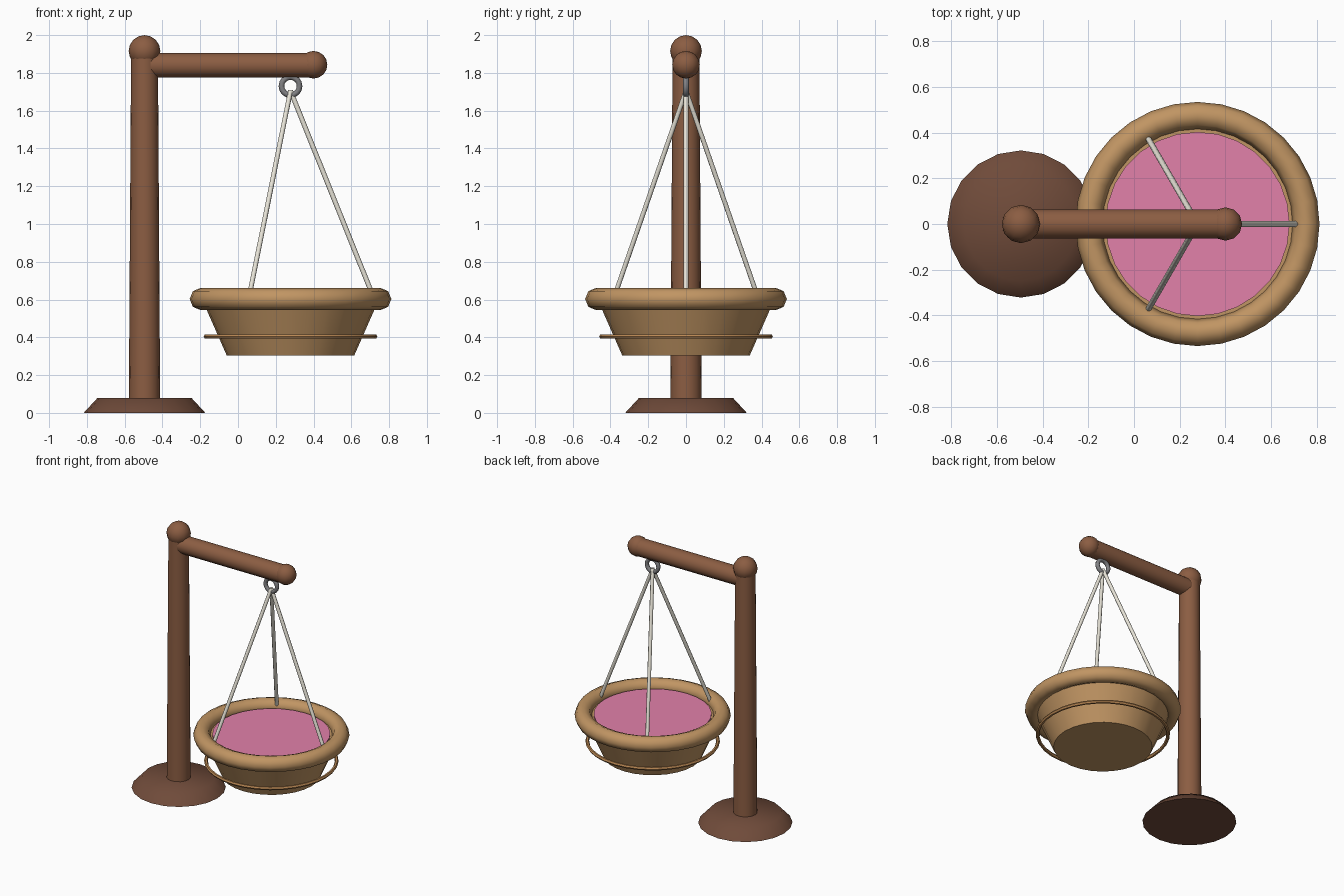
import bpy, math
from mathutils import Vector

if "Cube" in bpy.data.objects:
    bpy.data.objects.remove(bpy.data.objects["Cube"])


def material(name, r, g, b):
    m = bpy.data.materials.new(name)
    m.diffuse_color = (r, g, b, 1)
    m.use_nodes = True
    m.node_tree.nodes["Principled BSDF"].inputs["Base Color"].default_value = m.diffuse_color
    return m


wood = material("wood", 0.26, 0.11, 0.055)
dark_wood = material("dark_wood", 0.16, 0.07, 0.042)
wicker = material("wicker", 0.53, 0.30, 0.125)
trim = material("trim", 0.50, 0.25, 0.09)
rope = material("rope", 0.80, 0.77, 0.68)
metal = material("metal", 0.22, 0.22, 0.23)
pink = material("pink", 0.76, 0.22, 0.40)


def finish(name, mat):
    ob = bpy.context.object
    ob.name = name
    ob.data.materials.append(mat)
    bpy.ops.object.shade_smooth_by_angle(angle=math.radians(50))
    return ob


def rod(name, a, b, r1, r2, sides, mat):
    """Straight or tapered round bar from a to b."""
    a, b = Vector(a), Vector(b)
    d = b - a
    bpy.ops.mesh.primitive_cone_add(
        vertices=sides, radius1=r1, radius2=r2, depth=d.length,
        location=(a + b) / 2, rotation=d.to_track_quat('Z', 'Y').to_euler())
    return finish(name, mat)


def ball(name, loc, r, mat):
    bpy.ops.mesh.primitive_uv_sphere_add(segments=12, ring_count=8, radius=r, location=loc)
    return finish(name, mat)


def ring(name, loc, major, minor, seg, minor_seg, mat, rot=(0, 0, 0)):
    bpy.ops.mesh.primitive_torus_add(
        location=loc, rotation=rot, major_radius=major, minor_radius=minor,
        major_segments=seg, minor_segments=minor_seg)
    return finish(name, mat)


PX, BX = -0.495, 0.278   # x of the post and of the hanging basket

# Stand
rod("stand_base", (PX, 0, 0), (PX, 0, 0.078), 0.322, 0.25, 20, dark_wood)
rod("post", (PX, 0, 0.04), (PX, 0, 1.91), 0.083, 0.071, 16, wood)
ball("post_cap", (PX, 0, 1.916), 0.084, wood)
rod("arm", (PX, 0, 1.84), (0.40, 0, 1.84), 0.065, 0.065, 14, wood)
ball("arm_end", (0.40, 0, 1.843), 0.073, wood)

# Hanger
ring("hanging_ring", (BX, 0, 1.73), 0.048, 0.015, 16, 8, metal, (math.pi / 2, 0, 0))
for i in range(3):
    t = i * math.tau / 3
    rod(f"rope_{i + 1}", (BX + 0.44 * math.cos(t), 0.44 * math.sin(t), 0.61),
        (BX, 0, 1.705), 0.013, 0.013, 8, rope)

# Basket seat
rod("basket", (BX, 0, 0.305), (BX, 0, 0.60), 0.338, 0.468, 28, wicker)
ring("basket_rim", (BX, 0, 0.603), 0.475, 0.059, 32, 8, wicker)
ring("basket_band", (BX, 0, 0.405), 0.447, 0.013, 32, 6, trim)
rod("cushion", (BX, 0, 0.55), (BX, 0, 0.612), 0.403, 0.403, 28, pink)
